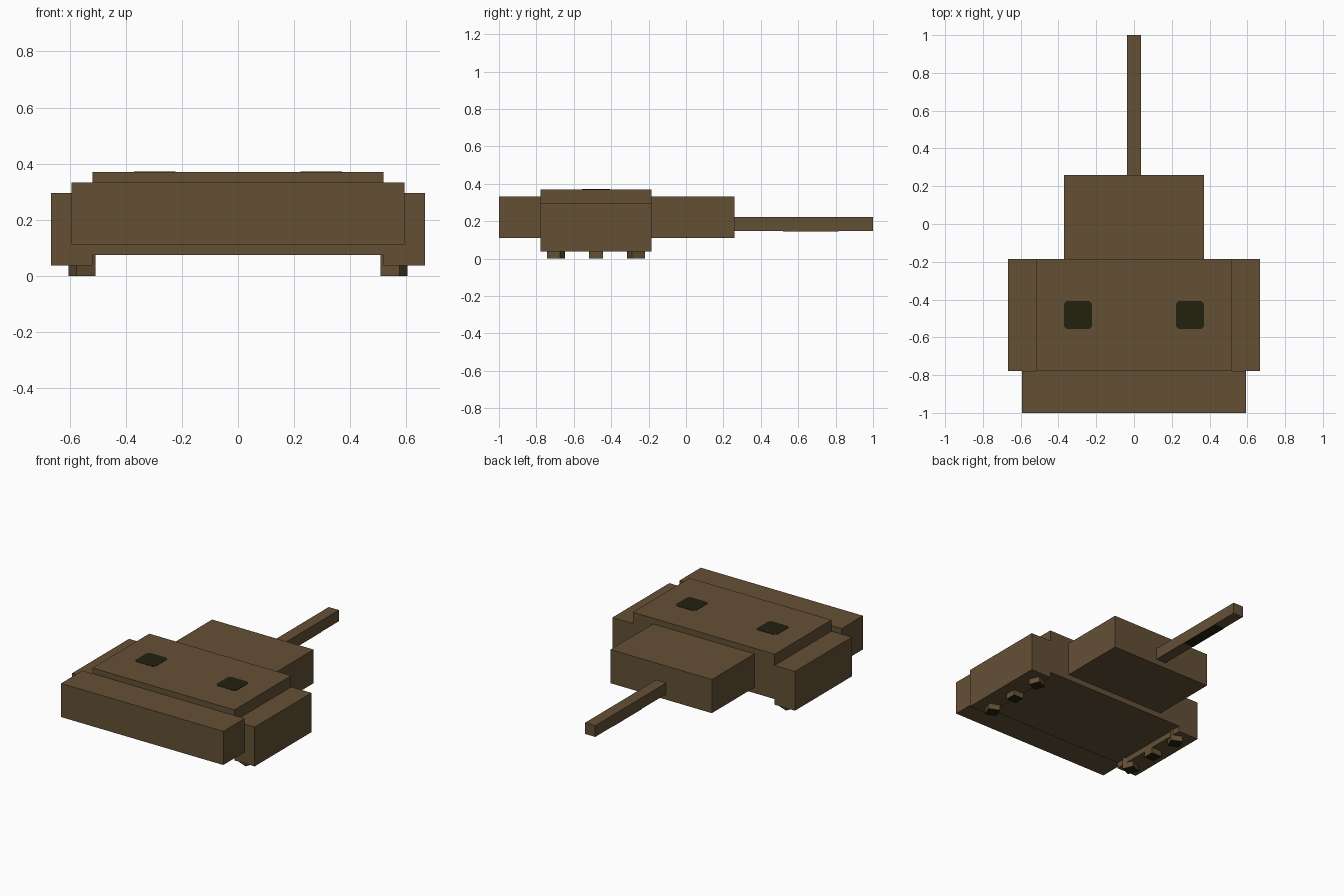
import bpy
import bmesh
from math import radians
from mathutils import Matrix

default = bpy.data.objects.get("Cube")
if default:
    bpy.data.objects.remove(default, do_unlink=True)

U = 2 / 27        # modelling unit: the whole length is 27 units
MID = -6.5        # centre of the hull along y, in units


def material(name, rgb):
    mat = bpy.data.materials.new(name)
    mat.use_nodes = True
    mat.diffuse_color = (*rgb, 1)
    mat.node_tree.nodes["Principled BSDF"].inputs["Base Color"].default_value = (*rgb, 1)
    return mat


BROWN = material("earth brown", (0.127, 0.080, 0.036))
DARK = material("dark olive", (0.016, 0.015, 0.0045))


def finish(name, bm, mats):
    mesh = bpy.data.meshes.new(name)
    bm.to_mesh(mesh)
    bm.free()
    for mat in mats:
        mesh.materials.append(mat)
    obj = bpy.data.objects.new(name, mesh)
    bpy.context.collection.objects.link(obj)
    return obj


def box(name, x, y, z, mats=(BROWN,), turn=0, dark_base=False):
    """Box from (min, max) ranges in units, turned about its own z axis."""
    ranges = (x, y, z)
    centre = [(a + b) / 2 * U for a, b in ranges]
    size = [(b - a) * U for a, b in ranges]
    bm = bmesh.new()
    bmesh.ops.create_cube(bm, size=1, matrix=Matrix.Diagonal((*size, 1)))
    bm.normal_update()
    if dark_base:
        for face in bm.faces:
            face.material_index = int(face.normal.z < -0.5)
    obj = finish(name, bm, mats)
    obj.location = centre
    obj.rotation_euler.z = radians(turn)
    return obj


# Hull, front block, rear block and barrel
box("hull", (-7, 7), (-10.5, -2.5), (1, 5))
box("front_block", (-8, 8), (-13.5, -10.5), (1.5, 4.5))
box("rear_block", (-5, 5), (-2.5, 3.5), (1.5, 4.5))
box("barrel", (-0.5, 0.5), (3.5, 13.5), (2, 3))
box("barrel_underside_patch", (-0.5, 0.5), (7, 11), (1.97, 2), (DARK,))


def hatch(name, x):
    """Thin square plate with clipped corners."""
    bm = bmesh.new()
    bmesh.ops.create_cube(bm, size=1, matrix=Matrix.Diagonal((2 * U, 2 * U, 0.004, 1)))
    uprights = [e for e in bm.edges
                if abs(e.verts[0].co.z - e.verts[1].co.z) > 0.001]
    bmesh.ops.bevel(bm, geom=uprights, offset=0.2 * U, segments=1, affect='EDGES')
    finish(name, bm, (DARK,)).location = (x * U, MID * U, 5 * U)


# Paired parts: side skirts, hatches and small feet
for side, label in ((1, "left"), (-1, "right")):
    box(f"{label}_skirt", sorted((7 * side, 9 * side)), (-10.5, -2.5), (0.5, 4))
    hatch(f"{label}_hatch", 4 * side)
    for step, place in ((-1, "front"), (0, "middle"), (1, "rear")):
        x, y = 7.5 * side, MID + 2.88 * step
        box(f"{label}_{place}_foot", (x - 0.5, x + 0.5), (y - 0.5, y + 0.5), (0, 1),
            (BROWN, DARK), turn=22.5 * step * side, dark_base=True)
